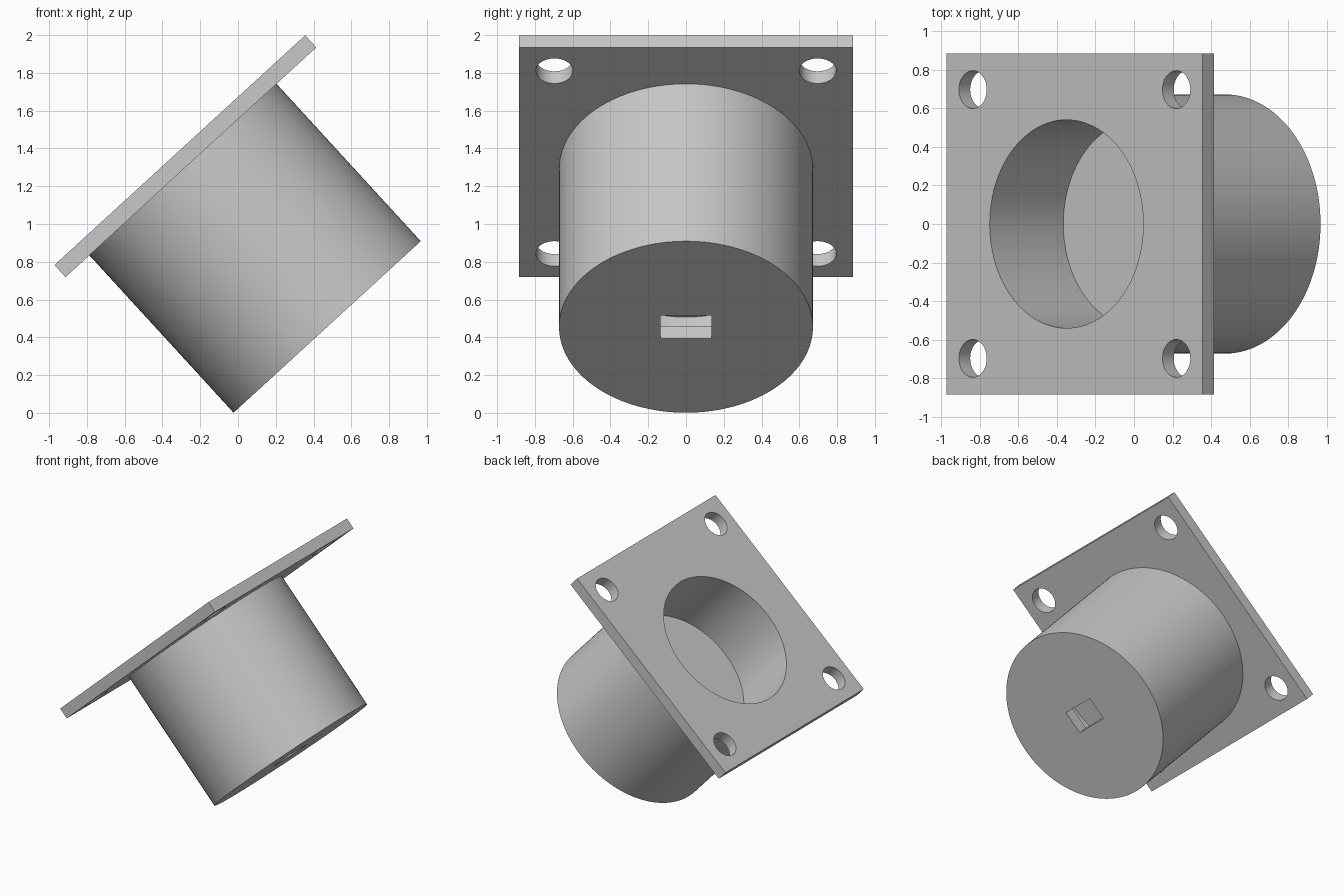
import bpy
from math import radians
from mathutils import Matrix

cube = bpy.data.objects.get("Cube")
if cube:
    bpy.data.objects.remove(cube, do_unlink=True)

# Dimensions in the part's own frame: the barrel axis is local z
HEIGHT = 1.217
SHEET = 0.087          # flange, floor and divider thickness
OUTER, INNER = 0.672, 0.54
CHAMBER_TOP = 0.565
SHIFT = 0.057          # flange is off centre along local x
FLANGE = (1.80, 1.77)
HOLE_X, HOLE_Y, HOLE_R = 0.716, 0.697, 0.098

grey = bpy.data.materials.new("plain grey")
grey.use_nodes = True
colour = (0.58, 0.58, 0.58, 1)
grey.diffuse_color = colour
grey.node_tree.nodes["Principled BSDF"].inputs["Base Color"].default_value = colour


def cylinder(name, radius, low, high, x=0, y=0, sides=128):
    bpy.ops.mesh.primitive_cylinder_add(vertices=sides, radius=radius, depth=high - low,
                                        location=(x, y, (low + high) / 2))
    obj = bpy.context.object
    obj.name = name
    return obj


def box(name, size, low, high, x=0):
    bpy.ops.mesh.primitive_cube_add(size=1, location=(x, 0, (low + high) / 2))
    obj = bpy.context.object
    obj.name = name
    obj.scale = (*size, high - low)
    bpy.ops.object.transform_apply(location=False, rotation=False, scale=True)
    return obj


def combine(target, tool, operation):
    mod = target.modifiers.new(operation.lower(), "BOOLEAN")
    mod.operation = operation
    mod.solver = "EXACT"
    mod.object = tool
    tool.hide_render = True
    bpy.context.view_layer.objects.active = target
    bpy.ops.object.modifier_apply(modifier=mod.name)
    bpy.data.objects.remove(tool, do_unlink=True)


# Barrel joined to the mounting flange
housing = cylinder("flanged_housing", OUTER, 0, HEIGHT - SHEET / 2)
combine(housing, box("flange", FLANGE, HEIGHT - SHEET, HEIGHT, SHIFT), "UNION")

# Open pocket above the divider, closed chamber below it
combine(housing, cylinder("pocket", INNER, CHAMBER_TOP + SHEET, HEIGHT + 0.1), "DIFFERENCE")
combine(housing, cylinder("chamber", INNER, SHEET, CHAMBER_TOP), "DIFFERENCE")

# Rectangular slot through the end wall into the chamber
combine(housing, box("slot", (0.178, 0.27), -0.1, SHEET + 0.1), "DIFFERENCE")

# Four mounting holes
for sx in (-1, 1):
    for sy in (-1, 1):
        hole = cylinder("mounting_hole", HOLE_R, HEIGHT - SHEET - 0.1, HEIGHT + 0.1,
                        SHIFT + sx * HOLE_X, sy * HOLE_Y, 48)
        combine(housing, hole, "DIFFERENCE")

# Tilt the part and rest its lower rim on the ground
housing.data.transform(housing.matrix_world)
housing.matrix_world = Matrix.Identity(4)
housing.data.transform(Matrix.Translation((0.472, 0, 0.455)) @ Matrix.Rotation(radians(-42.5), 4, "Y"))
housing.data.materials.clear()
housing.data.materials.append(grey)
bpy.ops.object.select_all(action="DESELECT")
housing.select_set(True)
bpy.context.view_layer.objects.active = housing
bpy.ops.object.shade_smooth_by_angle(angle=radians(30))
